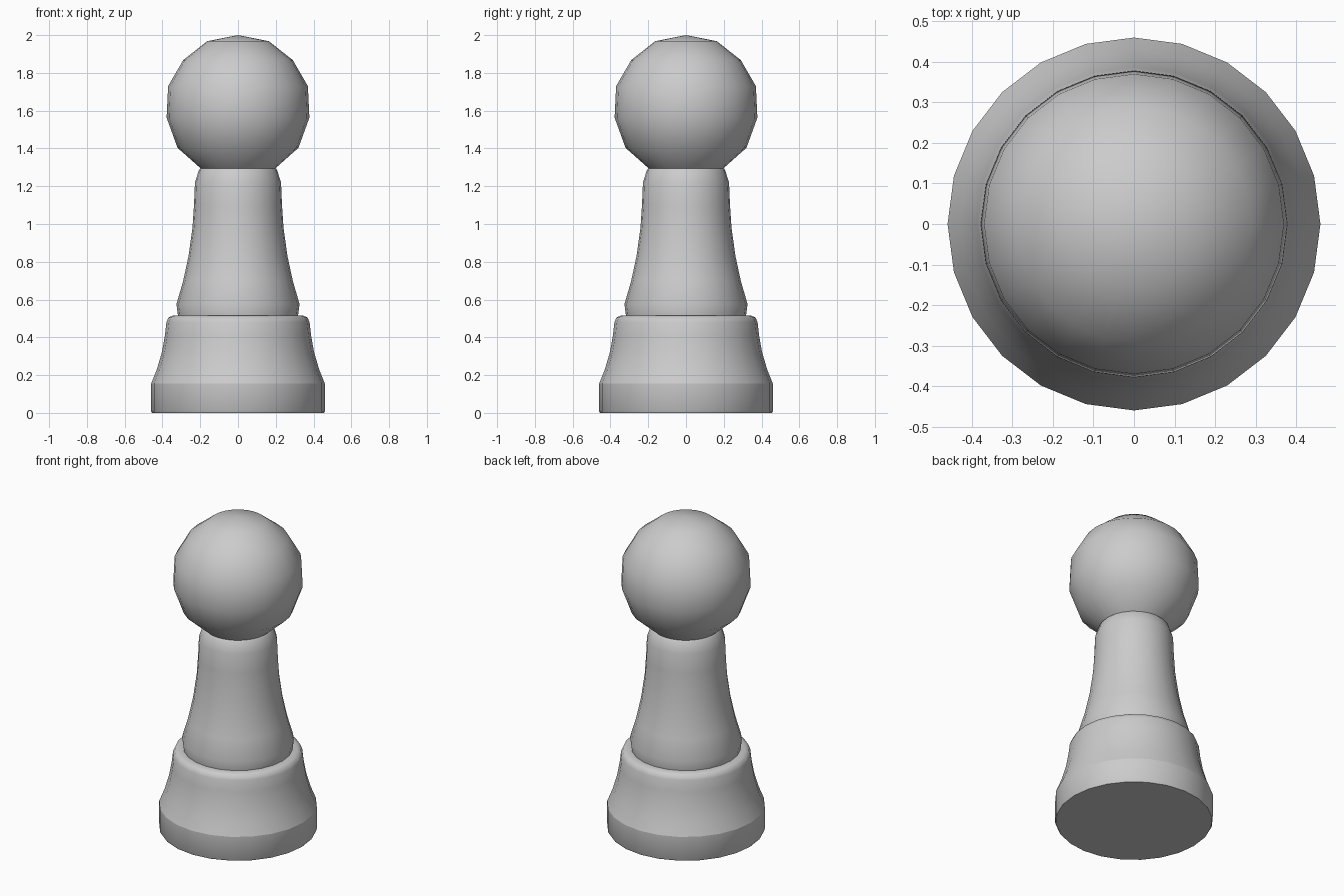
import bpy, bmesh, math

if "Cube" in bpy.data.objects:
    bpy.data.objects.remove(bpy.data.objects["Cube"])

SIDES = 24

def lathe(name, profile, angle=45):
    """Revolve (radius, height) points around z; radius 0 makes a pole."""
    bm = bmesh.new()
    rings = []
    for r, z in profile:
        if r == 0:
            rings.append([bm.verts.new((0, 0, z))] * SIDES)
        else:
            rings.append([bm.verts.new((r * math.cos(2 * math.pi * i / SIDES),
                                        r * math.sin(2 * math.pi * i / SIDES), z))
                          for i in range(SIDES)])
    for a, b in zip(rings, rings[1:]):
        for i in range(SIDES):
            j = (i + 1) % SIDES
            bm.faces.new(list(dict.fromkeys((a[i], a[j], b[j], b[i]))))
    mesh = bpy.data.meshes.new(name)
    bm.to_mesh(mesh)
    bm.free()
    ob = bpy.data.objects.new(name, mesh)
    bpy.context.collection.objects.link(ob)
    bpy.ops.object.select_all(action='DESELECT')
    ob.select_set(True)
    bpy.context.view_layer.objects.active = ob
    bpy.ops.object.shade_smooth_by_angle(angle=math.radians(angle))
    return ob

# Straight foot band with closed underside
lathe("foot", [(0, 0), (0.455, 0), (0.46, 0.008), (0.46, 0.155)])

# Flared base with rounded shoulder
lathe("base", [(0.46, 0.155), (0.428, 0.235), (0.402, 0.325), (0.387, 0.41),
               (0.379, 0.48), (0.368, 0.505), (0.345, 0.515), (0.318, 0.515)])

# Tapering stem
lathe("stem", [(0.318, 0.515), (0.326, 0.575), (0.29, 0.70), (0.262, 0.83),
               (0.241, 0.98), (0.233, 1.10), (0.228, 1.22), (0.207, 1.285),
               (0.198, 1.295)])

# Ball head
lathe("head", [(0.198, 1.295), (0.32, 1.403), (0.378, 1.563), (0.37, 1.73),
               (0.29, 1.868), (0.163, 1.968), (0, 2.0)])
